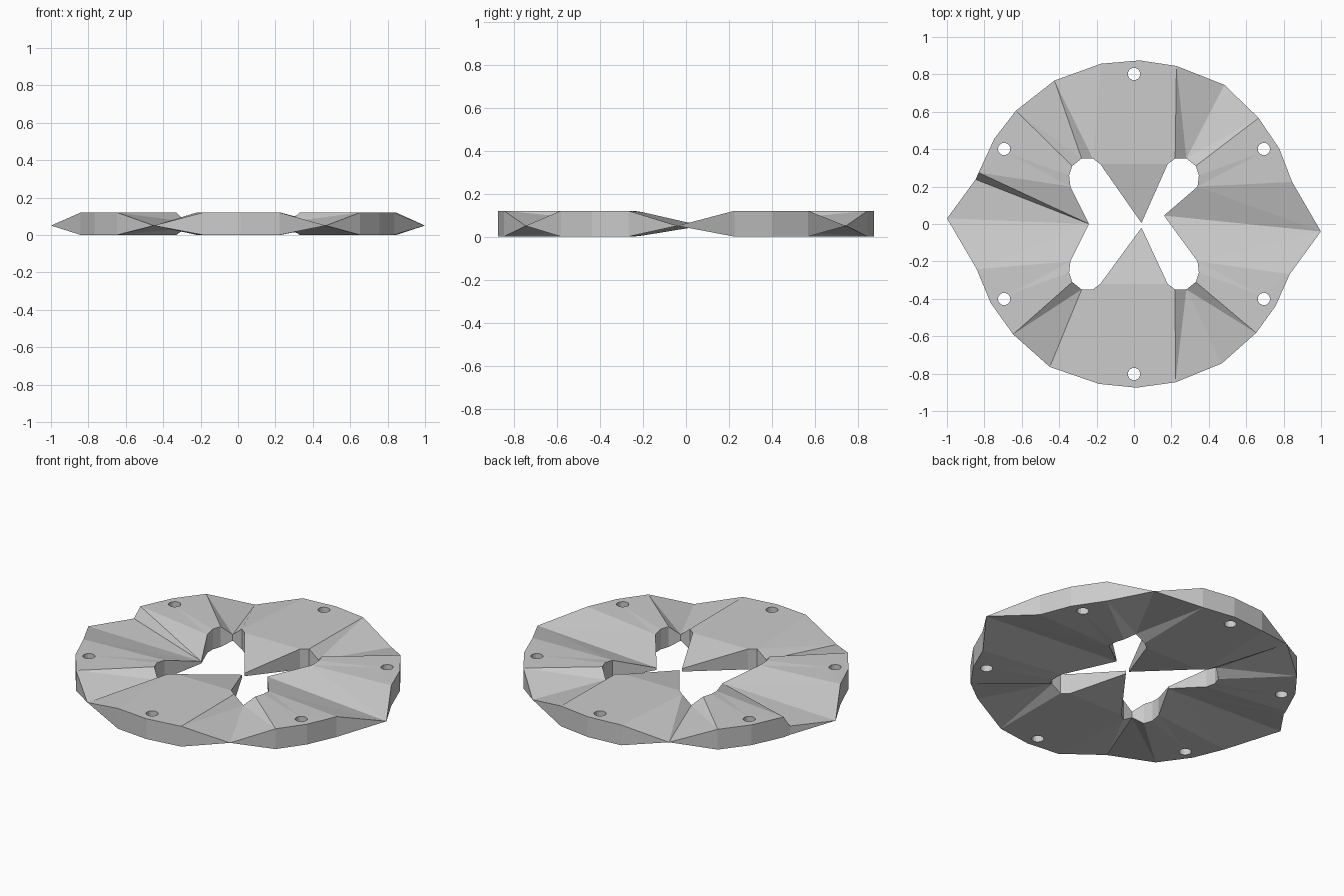
import bpy, bmesh
from math import cos, sin, radians
from mathutils import Vector
from mathutils.geometry import delaunay_2d_cdt

if "Cube" in bpy.data.objects:
    bpy.data.objects.remove(bpy.data.objects["Cube"])

MID, UP, DOWN = 0.05, 0.07, 0.05
points, edges = [], []      # points: x, y, top fullness, bottom fullness


def add(x, y, top, bottom=None):
    points.append((x, y, top, top if bottom is None else bottom))
    return len(points) - 1


def polar(angle, radius):
    return radius * cos(radians(angle)), radius * sin(radians(angle))


def close(loop):
    edges.extend(zip(loop, loop[1:] + loop[:1]))
    return loop


def inside(p, loop):
    hit = False
    for a, b in zip(loop, loop[1:] + loop[:1]):
        (ax, ay), (bx, by) = points[a][:2], points[b][:2]
        if (ay > p.y) != (by > p.y) and p.x < ax + (p.y - ay) * (bx - ax) / (by - ay):
            hit = not hit
    return hit


# Rim: six knife-edged valleys with full-height arcs between them
valley_angles = [-2.3, 57, 119, 178.3, 239.5, 302.2]
valley_radii = [1.0, 0.887, 0.877, 1.0, 0.887, 0.881]
rim, valleys = [], []
for i, (angle, radius) in enumerate(zip(valley_angles, valley_radii)):
    following = (valley_angles + [valley_angles[0] + 360])[i + 1]
    valleys.append(add(*polar(angle, radius), 0))
    rim.append(valleys[-1])
    for t in (0.29, 0.5, 0.72):
        rim.append(add(*polar(angle + t * (following - angle), 0.875), 1))
    if i == 2:              # the stepped fold on one side
        fold_high = rim[-1]
        fold_low = add(*polar(164.3, 0.88), 0.1, 0.9)
        rim.append(fold_low)
close(rim)

# Central opening: four rounded lobes joined by pointed tips
lobe = [(0.18, 0.32, 1), (0.22, 0.35, 1), (0.28, 0.35, 0.3),
        (0.33, 0.31, 1), (0.347, 0.26, 1), (0.34, 0.2, 0.9)]


def lobe_loop(sx, sy):
    ids = [add(x * sx, y * sy, f) for x, y, f in lobe]
    return (ids if sx == sy else ids[::-1]), ids[2]


opening = [add(0.04, 0.005, 0.15)]
q1, m1 = lobe_loop(1, 1)
right_tip = add(0.16, 0.045, 0.1)
q2, m2 = lobe_loop(1, -1)
lower_tip = add(0.04, -0.02, 0.15)
q3, m3 = lobe_loop(-1, -1)
left_tip = add(-0.24, 0, 0.1)
q4, m4 = lobe_loop(-1, 1)
opening += q1 + [right_tip] + q2 + [lower_tip] + q3 + [left_tip] + q4
close(opening)

# Valley creases
edges += list(zip(valleys, (right_tip, m1, m4, left_tip, m3, m2)))
edges += [(fold_low, left_tip), (fold_high, left_tip)]

# Screw holes
holes = []
for k in range(6):
    cx, cy = polar(30 + 60 * k, 0.802)
    ring = []
    for j in range(16):
        x, y = polar(j * 22.5, 0.033)
        ring.append(add(cx + x, cy + y, 1))
    holes.append(close(ring))

# Triangulate the plan, then raise it into top, bottom and walls
flat = [Vector(p[:2]) for p in points]
verts, _, faces, origins, _, _ = delaunay_2d_cdt(flat, edges, [], 0, 1e-6)
bm = bmesh.new()
tops, bottoms = [], []
for v, origin in zip(verts, origins):
    up, down = points[origin[0]][2:] if origin else (0.5, 0.5)
    tops.append(bm.verts.new((v.x, v.y, MID + UP * up)))
    bottoms.append(bm.verts.new((v.x, v.y, MID - DOWN * down)))
sides = set()
for face in faces:
    middle = sum((verts[i] for i in face), Vector((0, 0))) / len(face)
    if not inside(middle, rim) or any(inside(middle, c) for c in [opening] + holes):
        continue
    bm.faces.new([tops[i] for i in face])
    bm.faces.new([bottoms[i] for i in reversed(face)])
    sides.update(zip(face, face[1:] + face[:1]))
for a, b in sides:
    if (b, a) not in sides:
        bm.faces.new((tops[b], tops[a], bottoms[a], bottoms[b]))
bmesh.ops.remove_doubles(bm, verts=bm.verts, dist=0.0005)
bmesh.ops.delete(bm, geom=[v for v in bm.verts if not v.link_faces], context='VERTS')
mesh = bpy.data.meshes.new("faceted_plate")
bm.to_mesh(mesh)
bm.free()
plate = bpy.data.objects.new("faceted_plate", mesh)
bpy.context.collection.objects.link(plate)

# Plain grey
grey = bpy.data.materials.new("plain_grey")
grey.use_nodes = True
colour = (0.6, 0.6, 0.6, 1)
grey.diffuse_color = colour
grey.node_tree.nodes["Principled BSDF"].inputs["Base Color"].default_value = colour
mesh.materials.append(grey)
